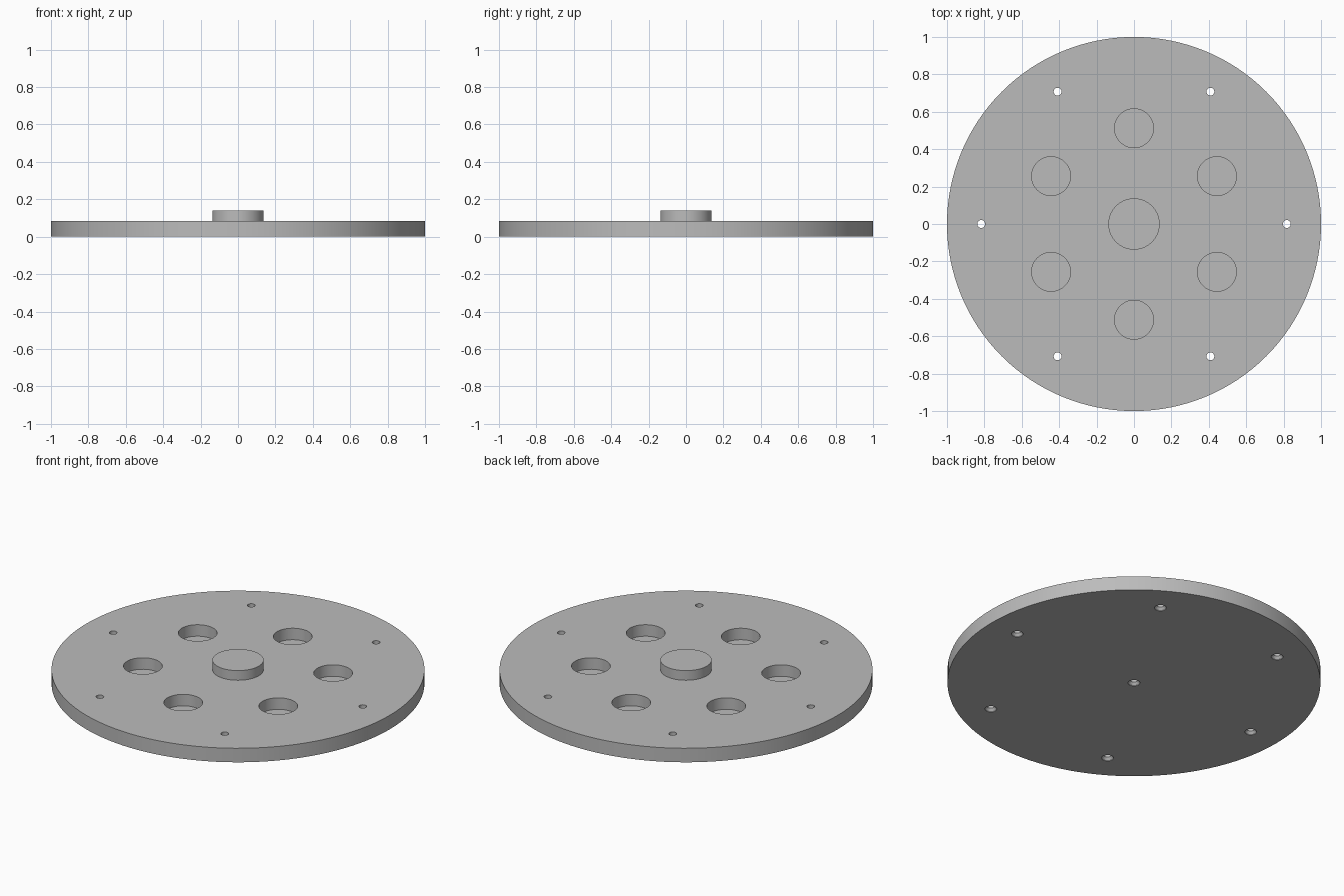
import bpy, bmesh, math

if "Cube" in bpy.data.objects:
    bpy.data.objects.remove(bpy.data.objects["Cube"])

PLATE_R, PLATE_TOP = 1.0, 0.083
BOSS_R, BOSS_TOP = 0.137, 0.14

grey = bpy.data.materials.new("plain grey")
grey.diffuse_color = (0.5, 0.5, 0.5, 1)
grey.use_nodes = True
grey.node_tree.nodes["Principled BSDF"].inputs["Base Color"].default_value = grey.diffuse_color


def lathe(bm, profile, cx=0, cy=0, steps=48):
    """Closed solid of revolution from (radius, z) points, bottom to top."""
    rings = []
    for r, z in profile:
        rings.append([bm.verts.new((cx + r * math.cos(2 * math.pi * i / steps),
                                    cy + r * math.sin(2 * math.pi * i / steps), z))
                      for i in range(steps)])
    for a, b in zip(rings, rings[1:]):
        for i in range(steps):
            j = (i + 1) % steps
            bm.faces.new((a[i], a[j], b[j], b[i]))
    bm.faces.new(rings[0][::-1])
    bm.faces.new(rings[-1])


def make_object(name, bm):
    mesh = bpy.data.meshes.new(name)
    bm.to_mesh(mesh)
    bm.free()
    mesh.materials.append(grey)
    ob = bpy.data.objects.new(name, mesh)
    bpy.context.collection.objects.link(ob)
    return ob


# Round plate, with the centre boss in one piece
bm = bmesh.new()
steps = 128
lathe(bm, [(PLATE_R, 0), (PLATE_R, PLATE_TOP), (BOSS_R, PLATE_TOP), (BOSS_R, BOSS_TOP)],
      steps=steps)
plate = make_object("plate_with_boss", bm)

# Cutters: six pockets from above, six countersunk screw holes, one blind centre hole
bm = bmesh.new()
for k in range(6):
    a = math.radians(30 + 60 * k)
    lathe(bm, [(0.104, 0.015), (0.104, 0.2)], 0.512 * math.cos(a), 0.512 * math.sin(a), 64)
    a = math.radians(60 * k)
    lathe(bm, [(0.032, -0.05), (0.032, 0.003), (0.021, 0.018), (0.021, 0.2)],
          0.817 * math.cos(a), 0.817 * math.sin(a), 32)
lathe(bm, [(0.032, -0.05), (0.032, 0.003), (0.021, 0.018), (0.021, 0.08)], steps=32)
cutter = make_object("hole_cutters", bm)
cutter.hide_render = True

cut = plate.modifiers.new("holes", 'BOOLEAN')
cut.operation = 'DIFFERENCE'
cut.solver = 'EXACT'
cut.object = cutter

# Apply the cut, remove the helper and smooth the round walls
bpy.ops.object.select_all(action='DESELECT')
bpy.context.view_layer.objects.active = plate
plate.select_set(True)
bpy.ops.object.modifier_apply(modifier=cut.name)
bpy.data.objects.remove(cutter)
bpy.ops.object.shade_smooth_by_angle(angle=math.radians(25))
